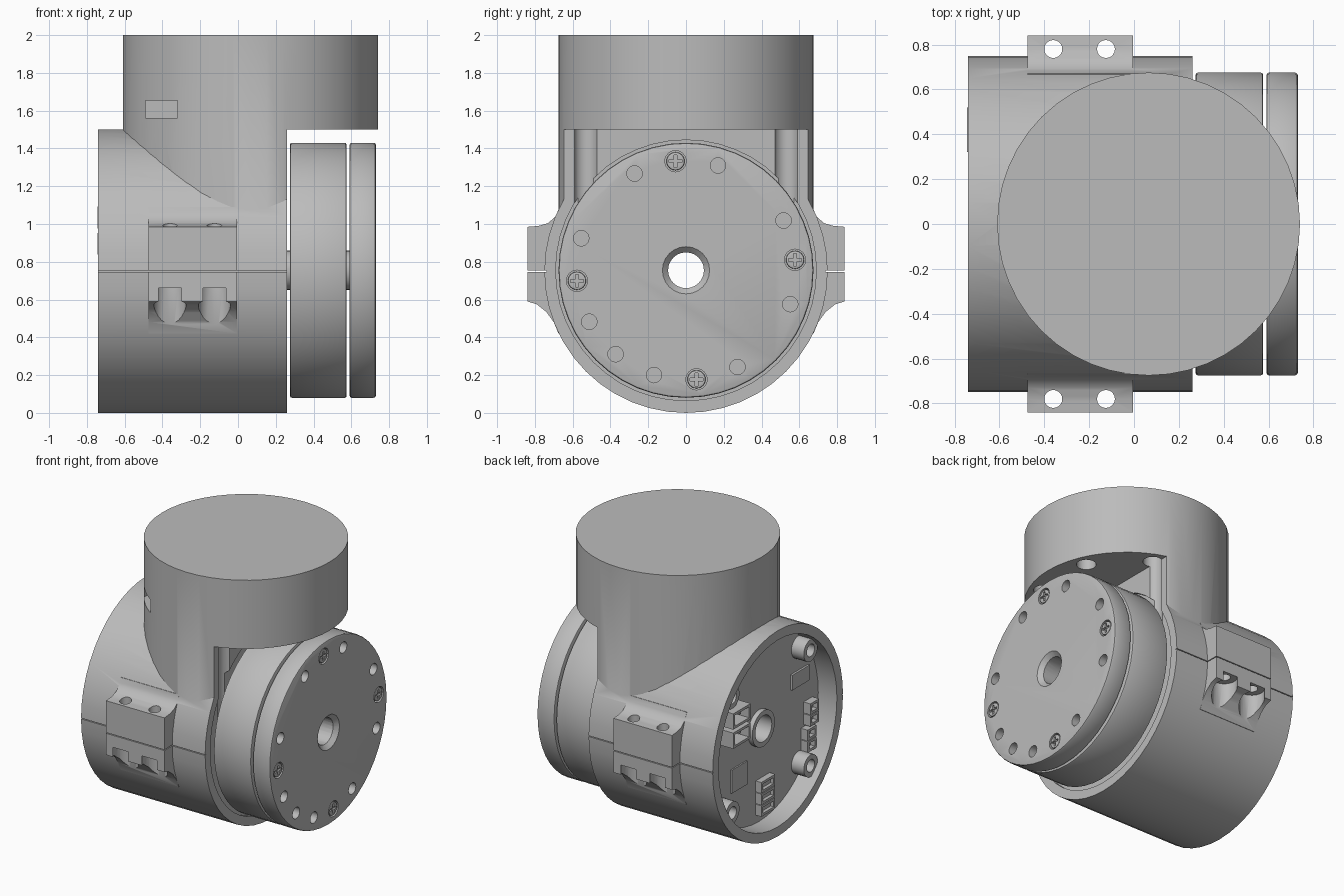
import bpy, bmesh
from math import cos, sin, radians, pi
from mathutils import Vector, Matrix

old = bpy.data.objects.get("Cube")
if old:
    bpy.data.objects.remove(old)

grey = bpy.data.materials.new("machined_grey")
grey.use_nodes = True
GREY = (0.5, 0.5, 0.5, 1)
grey.diffuse_color = GREY
grey.node_tree.nodes["Principled BSDF"].inputs["Base Color"].default_value = GREY


def finish(name, bm):
    bmesh.ops.recalc_face_normals(bm, faces=bm.faces)
    mesh = bpy.data.meshes.new(name)
    bm.to_mesh(mesh)
    bm.free()
    mesh.materials.append(grey)
    ob = bpy.data.objects.new(name, mesh)
    bpy.context.collection.objects.link(ob)
    return ob


def cyl(name, r, p0, p1, n=32, r2=None, bevel=0):
    """Cylinder or cone between two points."""
    p0, p1 = Vector(p0), Vector(p1)
    d = p1 - p0
    m = Matrix.Translation((p0 + p1) / 2) @ d.to_track_quat('Z', 'Y').to_matrix().to_4x4()
    bm = bmesh.new()
    bmesh.ops.create_cone(bm, cap_ends=True, segments=n, radius1=r,
                          radius2=r if r2 is None else r2, depth=d.length, matrix=m)
    if bevel:
        rims = [e for e in bm.edges if any(len(f.verts) > 4 for f in e.link_faces)]
        bmesh.ops.bevel(bm, geom=rims, offset=bevel, segments=2, profile=0.5, affect='EDGES')
    return finish(name, bm)


def box(name, lo, hi):
    lo, hi = Vector(lo), Vector(hi)
    bm = bmesh.new()
    m = Matrix.Translation((lo + hi) / 2) @ Matrix.Diagonal((*(hi - lo), 1))
    bmesh.ops.create_cube(bm, size=1, matrix=m)
    return finish(name, bm)


def extrude_x(name, profile, x0, x1):
    """Prism along x from a (y, z) outline."""
    bm = bmesh.new()
    face = bm.faces.new([bm.verts.new((x0, y, z)) for y, z in profile])
    ret = bmesh.ops.extrude_face_region(bm, geom=[face])
    moved = [v for v in ret["geom"] if isinstance(v, bmesh.types.BMVert)]
    bmesh.ops.translate(bm, verts=moved, vec=(x1 - x0, 0, 0))
    return finish(name, bm)


def combine(target, tool, op='DIFFERENCE'):
    mod = target.modifiers.new("bool", 'BOOLEAN')
    mod.operation, mod.object, mod.solver = op, tool, 'EXACT'
    bpy.context.view_layer.objects.active = target
    bpy.ops.object.modifier_apply(modifier=mod.name)
    bpy.data.objects.remove(tool)


ZC, ZM = 0.75, 0.755      # body axis, drive axis
TX, TR = 0.065, 0.675     # upright tube centre and radius

# housing: horizontal barrel with upright tube
body = cyl("housing", 0.75, (-0.74, 0, ZC), (0.26, 0, ZC), 48)
tube = cyl("tube", TR, (TX, 0, 0.8), (TX, 0, 2), 48)
combine(tube, box("cut", (0.26, -1, 0.5), (1, 1, 1.5)))
combine(body, tube, 'UNION')

# clamp ears on both sides
ear_half = [(0.55, 1.09), (0.67, 1.09), (0.69, 1.04), (0.73, 1.005), (0.78, 0.99), (0.84, 0.985),
            (0.84, 0.59), (0.79, 0.575), (0.74, 0.535), (0.70, 0.48), (0.675, 0.42), (0.55, 0.42)]
for s in (1, -1):
    combine(body, extrude_x("ear", [(s * y, z) for y, z in ear_half], -0.475, -0.005), 'UNION')
for s in (1, -1):
    for x in (-0.36, -0.125):
        combine(body, cyl("cut", 0.04, (x, s * 0.78, 0.55), (x, s * 0.78, 1.2), 20))
        combine(body, cyl("cut", 0.085, (x, s * 0.78, 0.3), (x, s * 0.78, 0.66), 24))
    # parting line
    y = sorted((s * 0.738, s * 0.95))
    combine(body, box("cut", (-0.8, y[0], 0.747), (0.3, y[1], 0.753)))

# bolt holes under the overhang, half open against the wall
for deg in (22.5, -22.5, 67.5, -67.5):
    px, py = TX + 0.575 * cos(radians(deg)), 0.575 * sin(radians(deg))
    combine(body, cyl("cut", 0.065, (px, py, 0.9), (px, py, 1.62), 24))

# open end recess, drive seat, side window, bore
combine(body, cyl("cut", 0.68, (-0.8, 0, ZC), (-0.59, 0, ZC), 48))
combine(body, cyl("cut", 0.69, (0.235, 0, ZM), (0.3, 0, ZM), 48))
combine(body, box("cut", (-0.49, -0.75, 1.56), (-0.32, -0.3, 1.655)))


def bore(ob):
    combine(ob, cyl("cut", 0.095, (-1, 0, ZM), (1, 0, ZM), 24))


bore(body)

# drive unit: stator, rotor and hollow shaft
stator = cyl("stator", TR, (0.275, 0, ZM), (0.575, 0, ZM), 48, bevel=0.01)
rotor = cyl("rotor", TR, (0.59, 0, ZM), (0.73, 0, ZM), 48, bevel=0.012)
shaft = cyl("shaft", 0.105, (0.2, 0, ZM), (0.62, 0, ZM), 24)
hub = cyl("hub_ring", 0.13, (-0.625, 0, ZM), (-0.57, 0, ZM), 24)
for ob in (stator, rotor, shaft, hub):
    bore(ob)
combine(rotor, cyl("cut", 0.09, (0.695, 0, ZM), (0.735, 0, ZM), 24, r2=0.13))

# rotor face: blind holes and cross-head screws
R = 0.58
for deg in (118, 73, 27, -18, -62, -107, -130, -152, 163):
    y, z = R * cos(radians(deg)), ZM + R * sin(radians(deg))
    combine(rotor, cyl("cut", 0.041, (0.64, y, z), (0.8, y, z), 20))
for i in range(4):
    a = radians(5.5) + i * pi / 2
    y, z = R * cos(a), ZM + R * sin(a)
    combine(rotor, cyl("cut", 0.056, (0.7, y, z), (0.8, y, z), 24))
    screw = cyl("face_screw", 0.048, (0.69, y, z), (0.728, y, z), 24, bevel=0.006)
    for w, h in ((0.034, 0.008), (0.008, 0.034)):
        combine(screw, box("cut", (0.712, y - w, z - h), (0.8, y + w, z + h)))

# standoffs in the open end
for sy in (1, -1):
    for sz in (1, -1):
        y, z = sy * 0.45, ZC + sz * 0.42
        post = cyl("standoff", 0.08, (-0.69, y, z), (-0.57, y, z), 24)
        combine(post, cyl("cut", 0.045, (-0.8, y, z), (-0.6, y, z), 20))


def socket(name, y, z, w, h, x, wall=0.018):
    """Open-fronted connector shell standing on the board."""
    ob = box(name, (x, y - w / 2, z - h / 2), (-0.58, y + w / 2, z + h / 2))
    combine(ob, box("cut", (x - 0.1, y - w / 2 + wall, z - h / 2 + wall),
                    (-0.61, y + w / 2 - wall, z + h / 2 - wall)))


# board connectors and chips
for z in (0.895, 1.035):
    socket("power_socket", 0.42, z, 0.2, 0.115, -0.745)
    for y in (0.38, 0.46):
        box("socket_pin", (-0.70, y - 0.012, z - 0.012), (-0.6, y + 0.012, z + 0.012))
for i in range(3):
    socket("signal_socket", -0.04, 0.17 + i * 0.085, 0.16, 0.08, -0.635)
for y, z in ((-0.56, 0.62), (-0.53, 0.44)):
    for i in range(2):
        socket("edge_socket", y, z + i * 0.085, 0.1, 0.08, -0.645)
box("chip_large", (-0.6, 0.15, 0.40), (-0.58, 0.33, 0.57))
box("chip_upper", (-0.605, -0.56, 0.89), (-0.58, -0.36, 1.0))

# smooth round walls, keep edges crisp
for ob in bpy.context.view_layer.objects:
    ob.select_set(ob.type == 'MESH' and ob.data.materials.get("machined_grey") is not None)
bpy.context.view_layer.objects.active = body
bpy.ops.object.shade_smooth_by_angle(angle=radians(28))
